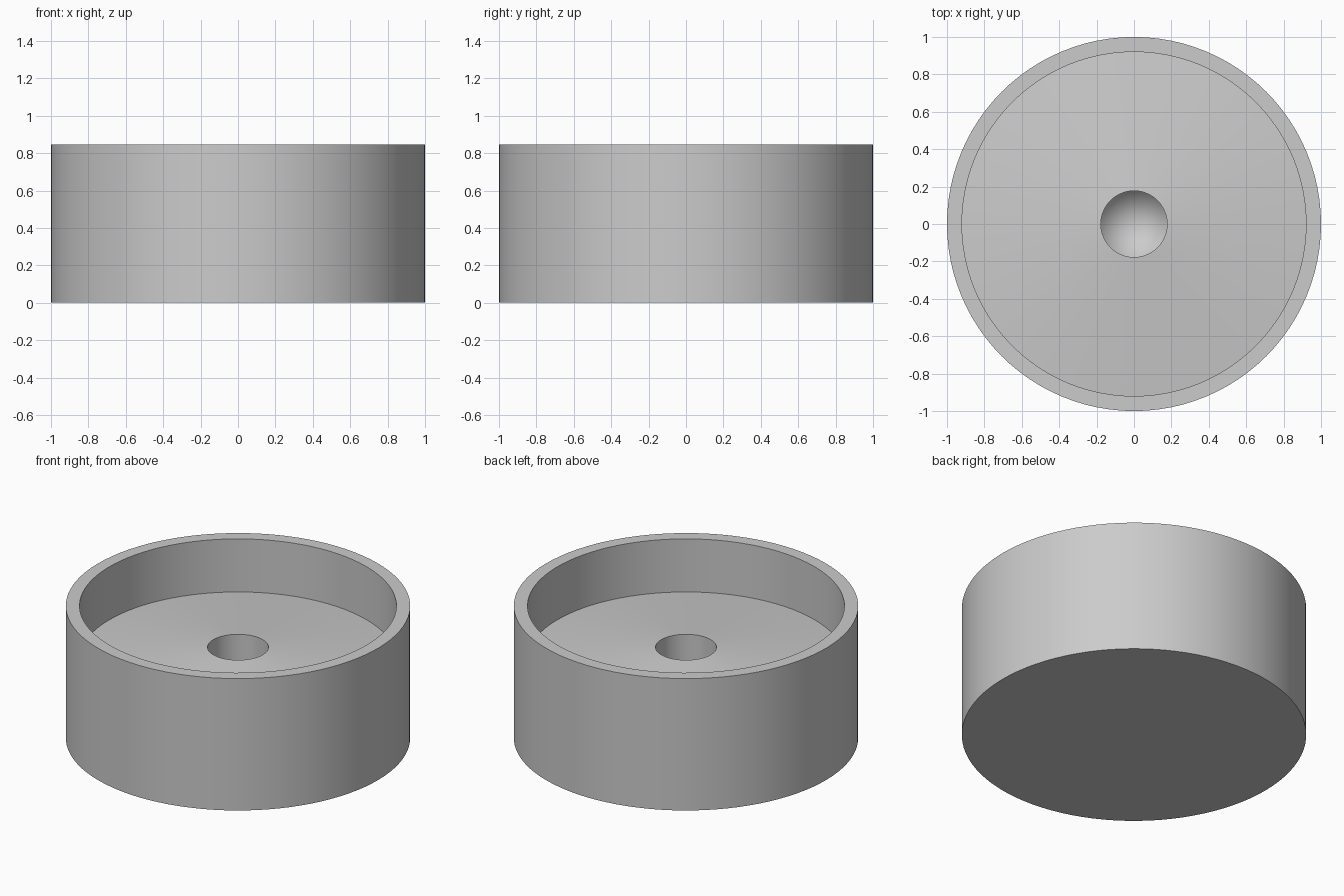
import bpy, bmesh, math
from mathutils import Vector

if "Cube" in bpy.data.objects:
    bpy.data.objects.remove(bpy.data.objects["Cube"], do_unlink=True)

SEGMENTS = 96
HEIGHT = 0.845
OUTER, INNER, HOLE = 1.0, 0.92, 0.177

# Single grey finish
grey = bpy.data.materials.new("light_grey")
grey.use_nodes = True
colour = (0.6, 0.6, 0.6, 1)
grey.diffuse_color = colour
grey.node_tree.nodes["Principled BSDF"].inputs["Base Color"].default_value = colour


def lathe(name, profile, material):
    """Revolve a (radius, height) profile around the z axis."""
    bm = bmesh.new()
    verts = [bm.verts.new((r, 0, z)) for r, z in profile]
    edges = [bm.edges.new(pair) for pair in zip(verts, verts[1:])]
    bmesh.ops.spin(bm, geom=verts + edges, cent=Vector(), axis=Vector((0, 0, 1)),
                   angle=math.tau, steps=SEGMENTS)
    bmesh.ops.remove_doubles(bm, verts=bm.verts, dist=1e-4)
    bmesh.ops.recalc_face_normals(bm, faces=bm.faces)
    mesh = bpy.data.meshes.new(name)
    bm.to_mesh(mesh)
    bm.free()
    mesh.materials.append(material)
    obj = bpy.data.objects.new(name, mesh)
    bpy.context.collection.objects.link(obj)
    bpy.ops.object.select_all(action="DESELECT")
    obj.select_set(True)
    bpy.context.view_layer.objects.active = obj
    bpy.ops.object.shade_smooth_by_angle(angle=math.radians(30))
    return obj


# Round cup: base, outer wall, rim, inner wall, raised conical floor, drilled hole
lathe("round_cup", [
    (0, 0), (OUTER, 0), (OUTER, HEIGHT),
    (INNER, HEIGHT), (INNER, 0.505),
    (HOLE, 0.58), (HOLE, 0.3), (0, 0.09),
], grey)
